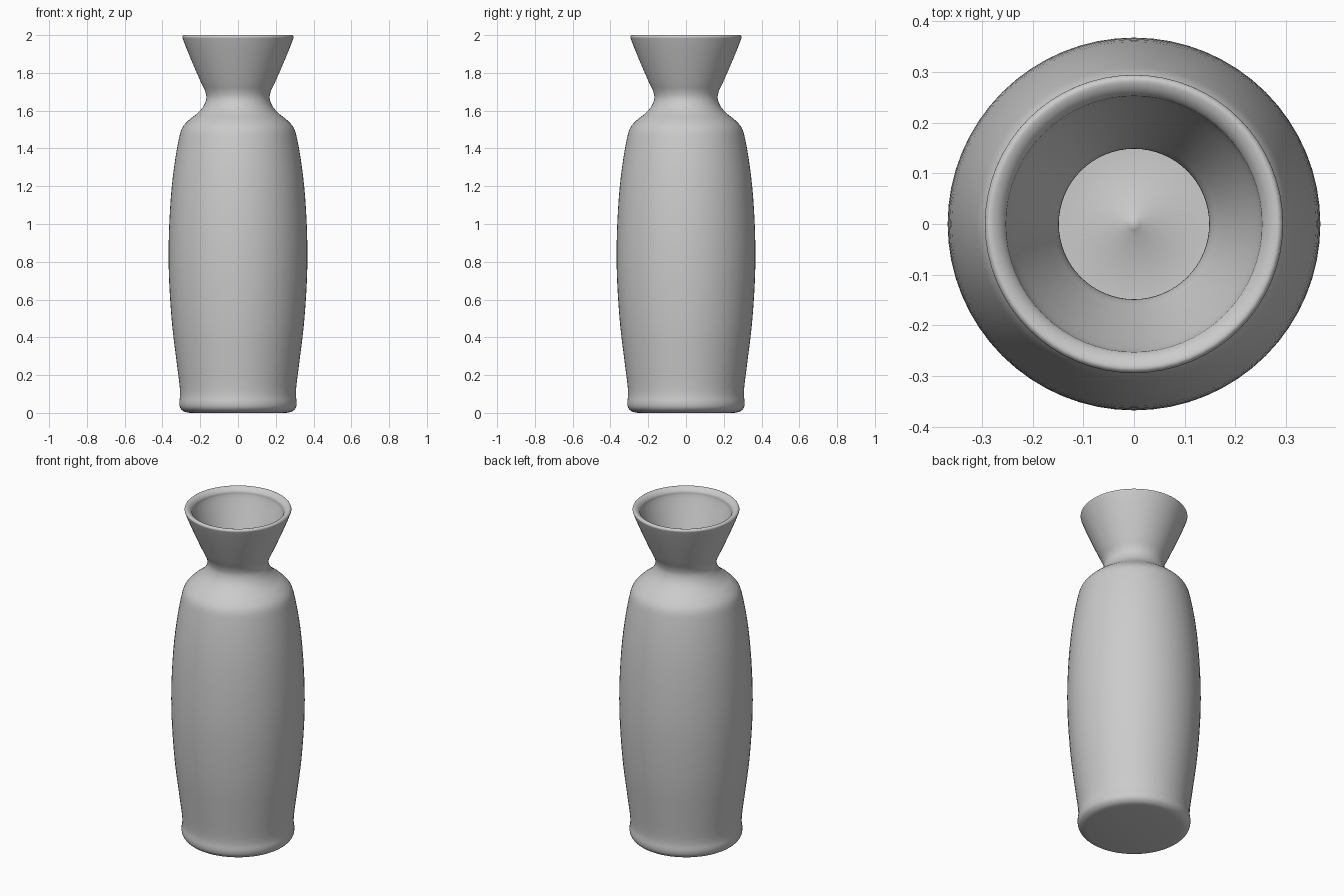
import bpy, bmesh, math
from mathutils import Vector

if "Cube" in bpy.data.objects:
    bpy.data.objects.remove(bpy.data.objects["Cube"])

SEGMENTS = 64


def smooth_path(pts, steps=4):
    """Catmull-Rom curve through (radius, height) points."""
    p = [Vector(q) for q in pts]
    p = [p[0] * 2 - p[1]] + p + [p[-1] * 2 - p[-2]]
    out = []
    for a, b, c, d in zip(p, p[1:], p[2:], p[3:]):
        # centripetal knots avoid overshoot where spacing is uneven
        t0 = 0
        t1 = t0 + (b - a).length ** 0.5
        t2 = t1 + (c - b).length ** 0.5
        t3 = t2 + (d - c).length ** 0.5
        for i in range(steps):
            t = t1 + (t2 - t1) * i / steps
            a1 = a.lerp(b, (t - t0) / (t1 - t0))
            a2 = b.lerp(c, (t - t1) / (t2 - t1))
            a3 = c.lerp(d, (t - t2) / (t3 - t2))
            b1 = a1.lerp(a2, (t - t0) / (t2 - t0))
            b2 = a2.lerp(a3, (t - t1) / (t3 - t1))
            out.append(b1.lerp(b2, (t - t1) / (t2 - t1)))
    return out + [p[-2]]


def lathe(name, profile):
    bm = bmesh.new()
    verts = [bm.verts.new((max(r, 0), 0, z)) for r, z in profile]
    edges = [bm.edges.new(e) for e in zip(verts, verts[1:])]
    bmesh.ops.spin(bm, geom=verts + edges, cent=(0, 0, 0), axis=(0, 0, 1),
                   angle=math.tau, steps=SEGMENTS, use_duplicate=False)
    bmesh.ops.remove_doubles(bm, verts=bm.verts, dist=1e-5)
    bmesh.ops.recalc_face_normals(bm, faces=bm.faces)
    mesh = bpy.data.meshes.new(name)
    bm.to_mesh(mesh)
    bm.free()
    obj = bpy.data.objects.new(name, mesh)
    bpy.context.collection.objects.link(obj)
    bpy.context.view_layer.objects.active = obj
    obj.select_set(True)
    bpy.ops.object.shade_smooth_by_angle(angle=math.radians(50))
    return obj


# Outer wall, from the base up to the rim
outer = [(0.255, 0.0), (0.285, 0.007), (0.305, 0.025), (0.311, 0.05),
         (0.307, 0.09), (0.308, 0.13), (0.325, 0.27), (0.350, 0.48),
         (0.367, 0.77), (0.363, 1.02), (0.345, 1.25), (0.315, 1.44),
         (0.296, 1.508), (0.260, 1.55), (0.213, 1.588), (0.182, 1.625),
         (0.168, 1.665), (0.173, 1.70), (0.195, 1.748), (0.244, 1.86),
         (0.290, 1.975)]

# Rounded rim, then down the funnel and body inside
inner = [(0.294, 1.991), (0.286, 2.0), (0.268, 1.994), (0.254, 1.978),
         (0.251, 1.960), (0.214, 1.86), (0.170, 1.75), (0.151, 1.70),
         (0.149, 1.66), (0.162, 1.61), (0.235, 1.53), (0.272, 1.485),
         (0.315, 1.25), (0.337, 0.77), (0.320, 0.48), (0.282, 0.13),
         (0.270, 0.06), (0.24, 0.04)]

# Inside floor with a tiny central bump
floor = [(0.018, 0.04), (0.012, 0.045), (0, 0.047)]

profile = [Vector((0, 0))] + smooth_path(outer + inner) + [Vector(p) for p in floor]
lathe("vase", profile)
